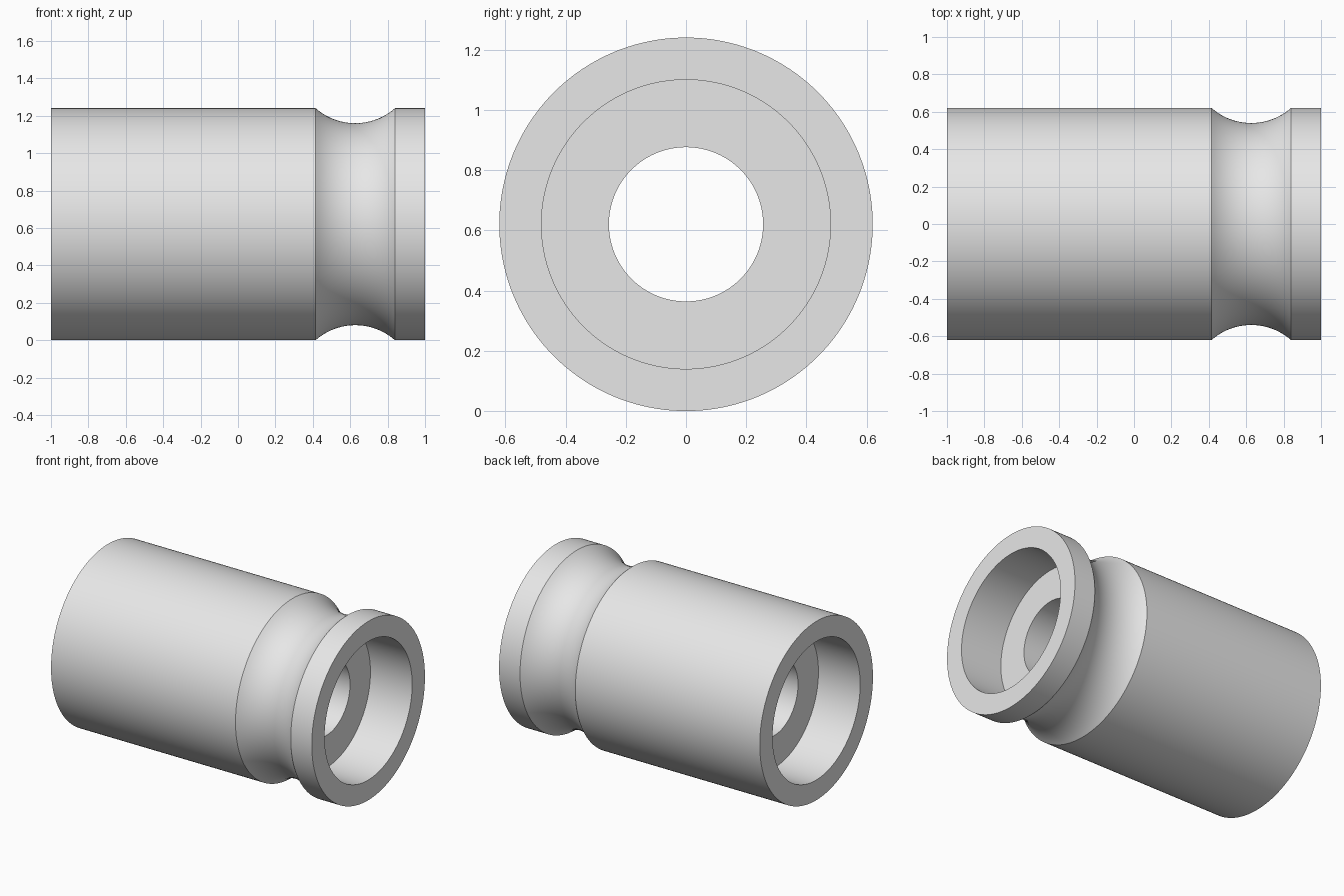
import bpy, bmesh
from math import asin, sin, cos, tau, radians
from mathutils import Vector

cube = bpy.data.objects.get("Cube")
if cube:
    bpy.data.objects.remove(cube, do_unlink=True)

OUTER, COUNTERBORE, BORE = 0.62, 0.48, 0.256
DEPTH = 0.32                      # counterbore depth at both ends
GROOVE_X, HALF_W, SAG = 0.627, 0.212, 0.08
SEGMENTS, ARC_STEPS = 160, 24

# Single grey finish
grey = bpy.data.materials.new("plain_grey")
grey.use_nodes = True
colour = (0.8, 0.8, 0.8, 1)
grey.diffuse_color = colour
grey.node_tree.nodes["Principled BSDF"].inputs["Base Color"].default_value = colour

# Round groove as a circular arc of (x, radius) points
arc_r = (HALF_W ** 2 + SAG ** 2) / (2 * SAG)
half_angle = asin(HALF_W / arc_r)
arc_centre = OUTER - SAG + arc_r
groove = []
for i in range(ARC_STEPS + 1):
    a = half_angle * (2 * i / ARC_STEPS - 1)
    groove.append((GROOVE_X + arc_r * sin(a), arc_centre - arc_r * cos(a)))

# Closed wall section: outside, right counterbore, bore, left counterbore
section = [(-1, OUTER)] + groove + [
    (1, OUTER), (1, COUNTERBORE), (1 - DEPTH, COUNTERBORE), (1 - DEPTH, BORE),
    (DEPTH - 1, BORE), (DEPTH - 1, COUNTERBORE), (-1, COUNTERBORE)]

# Revolve the section around the x axis
bm = bmesh.new()
verts = [bm.verts.new((x, 0, OUTER + r)) for x, r in section]
edges = [bm.edges.new((v, verts[(i + 1) % len(verts)])) for i, v in enumerate(verts)]
bmesh.ops.spin(bm, geom=verts + edges, cent=Vector((0, 0, OUTER)), axis=(1, 0, 0),
               angle=tau, steps=SEGMENTS, use_duplicate=False)
bmesh.ops.remove_doubles(bm, verts=bm.verts[:], dist=0.0001)
bmesh.ops.recalc_face_normals(bm, faces=bm.faces[:])
mesh = bpy.data.meshes.new("grooved_sleeve")
bm.to_mesh(mesh)
bm.free()
mesh.materials.append(grey)

sleeve = bpy.data.objects.new("grooved_sleeve", mesh)
bpy.context.collection.objects.link(sleeve)
for other in bpy.context.selected_objects:
    other.select_set(False)
sleeve.select_set(True)
bpy.context.view_layer.objects.active = sleeve
bpy.ops.object.shade_smooth_by_angle(angle=radians(30))
